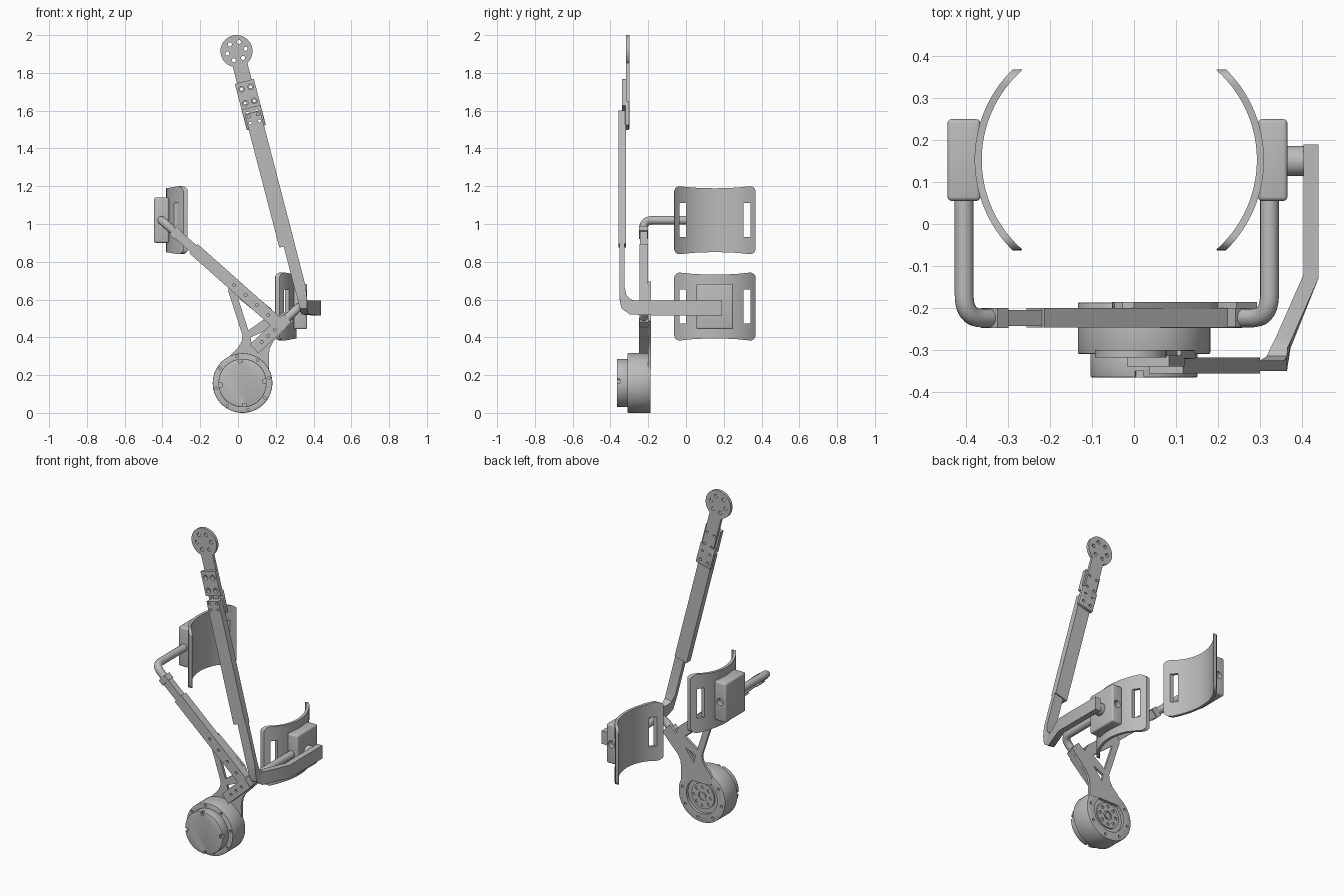
import bpy, bmesh
from math import sin, cos, pi, radians, asin
from mathutils import Vector

cube = bpy.data.objects.get("Cube")
if cube:
    bpy.data.objects.remove(cube, do_unlink=True)

grey = bpy.data.materials.new("satin grey")
GREY = (0.5, 0.5, 0.5, 1)
grey.use_nodes = True
grey.diffuse_color = GREY
grey.node_tree.nodes["Principled BSDF"].inputs["Base Color"].default_value = GREY


# ---- helpers ----
def link(name, data):
    ob = bpy.data.objects.new(name, data)
    bpy.context.scene.collection.objects.link(ob)
    data.materials.append(grey)
    return ob


def prisms(name, outlines, a, b, axis="y"):
    """Extrude one or more flat outlines between a and b along an axis."""
    bm = bmesh.new()
    for pts in outlines:
        put = (lambda p, d: (p[0], d, p[1])) if axis == "y" else (lambda p, d: (d, p[0], p[1]))
        lo = [bm.verts.new(put(p, a)) for p in pts]
        hi = [bm.verts.new(put(p, b)) for p in pts]
        bm.faces.new(lo)
        bm.faces.new(hi[::-1])
        n = len(pts)
        for i in range(n):
            j = (i + 1) % n
            bm.faces.new((lo[i], lo[j], hi[j], hi[i]))
    bmesh.ops.recalc_face_normals(bm, faces=bm.faces)
    me = bpy.data.meshes.new(name)
    bm.to_mesh(me)
    bm.free()
    return link(name, me)


def circle(u, v, r, n=20):
    return [(u + r * cos(2 * pi * i / n), v + r * sin(2 * pi * i / n)) for i in range(n)]


def ring(u, v, radius, r, count, turn=0.0):
    return [circle(u + radius * cos(turn + 2 * pi * i / count),
                   v + radius * sin(turn + 2 * pi * i / count), r, 12) for i in range(count)]


def rect(u0, v0, u1, v1):
    return [(u0, v0), (u1, v0), (u1, v1), (u0, v1)]


def strip(p, q, hw):
    """Outline of a straight bar from p to q with half width hw."""
    p, q = Vector(p), Vector(q)
    d = (q - p).normalized()
    s = Vector((-d.y, d.x)) * hw
    return [tuple(c) for c in (p - s, q - s, q + s, p + s)]


def bake(ob):
    deps = bpy.context.evaluated_depsgraph_get()
    me = bpy.data.meshes.new_from_object(ob.evaluated_get(deps))
    ob.modifiers.clear()
    ob.data = me


def cut(ob, cutter, op="DIFFERENCE"):
    cutter.hide_render = True
    m = ob.modifiers.new("cut", "BOOLEAN")
    m.object, m.operation, m.solver = cutter, op, "EXACT"
    bake(ob)
    bpy.data.objects.remove(cutter, do_unlink=True)


def bevel(ob, width, seg=2):
    m = ob.modifiers.new("bevel", "BEVEL")
    m.width, m.segments, m.limit_method = width, seg, "ANGLE"
    bake(ob)


def tube(name, a, corner, b, r, bend=0.055):
    """Round tube with one smooth bend."""
    a, c, b = Vector(a), Vector(corner), Vector(b)
    p, q = c + (a - c).normalized() * bend, c + (b - c).normalized() * bend
    path = [a] + [p * (1 - t) ** 2 + c * 2 * t * (1 - t) + q * t * t
                  for t in [i / 10 for i in range(11)]] + [b]
    cu = bpy.data.curves.new(name, "CURVE")
    cu.dimensions, cu.bevel_depth, cu.bevel_resolution = "3D", r, 6
    cu.use_fill_caps = True
    sp = cu.splines.new("POLY")
    sp.points.add(len(path) - 1)
    for pt, co in zip(sp.points, path):
        pt.co = (*co, 1)
    return link(name, cu)


# ---- motor ----
MX, MZ, MR = 0.024, 0.158, 0.158
body = prisms("motor_body", [circle(MX, MZ, MR, 64)], -0.31, -0.187)
bevel(body, 0.004)
cut(body, prisms("cutter", [circle(MX, MZ, 0.105, 48)], -0.205, -0.1))
cut(body, prisms("cutter", ring(MX, MZ, 0.135, 0.008, 8, 0.2), -0.2, -0.1))
cut(body, prisms("cutter", ring(MX, MZ, 0.144, 0.007, 8, 0.2), -0.4, -0.3))
cap = prisms("motor_cap", [circle(MX, MZ, 0.128, 64)], -0.366, -0.305)
bevel(cap, 0.004)
notches = []
for i in range(4):
    t = radians(5 + 90 * i)
    d = Vector((cos(t), sin(t)))
    c = Vector((MX, MZ))
    notches.append(strip(c + d * 0.108, c + d * 0.14, 0.01))
cut(cap, prisms("cutter", notches, -0.4, -0.35))
hub = prisms("motor_hub", [circle(MX, MZ, 0.078, 40)], -0.22, -0.197)
cut(hub, prisms("cutter", ring(MX, MZ, 0.056, 0.01, 8) + [circle(MX, MZ, 0.028)], -0.203, -0.1))
boss = prisms("motor_boss", [circle(MX, MZ, 0.018)], -0.22, -0.197)

# ---- bracket plate with truss openings ----
plate = prisms("bracket_plate", [[
    (-0.052, 0.645), (-0.047, 0.675), (-0.028, 0.693), (0.0, 0.696), (0.177, 0.55), (0.2, 0.502),
    (0.245, 0.537), (0.293, 0.487), (0.185, 0.375), (0.168, 0.34), (0.163, 0.3), (0.165, 0.23),
    (0.1, 0.24), (-0.04, 0.24), (-0.045, 0.3), (0.0, 0.345), (0.02, 0.38), (0.024, 0.41)]],
    -0.202, -0.186)
cut(plate, prisms("cutter", [[(0.0, 0.608), (0.14, 0.497), (0.055, 0.437)],
                             [(0.066, 0.4), (0.135, 0.43), (0.077, 0.352)]], -0.3, -0.1))


# ---- upper and lower links of the bracket ----
def upper(x):
    return (x, 1.02 - 0.889 * (x + 0.405))


def lower(x):
    return (x, 0.56 + 0.93 * (x - 0.323))


bar = prisms("upper_link", [strip(upper(-0.235), upper(0.215), 0.033)], -0.247, -0.2)
cut(bar, prisms("cutter", [circle(*upper(x), 0.008, 12) for x in (-0.02, 0.04, 0.1, 0.16)], -0.3, -0.235))
prisms("upper_link_slider", [strip(upper(-0.33), upper(-0.2), 0.024)], -0.243, -0.205)
prisms("upper_link_collar", [strip(upper(-0.345), upper(-0.318), 0.029)], -0.248, -0.2)
bar = prisms("lower_link", [strip(lower(0.085), lower(0.235), 0.033)], -0.248, -0.2)
cut(bar, prisms("cutter", [circle(*lower(x), 0.008, 12) for x in (0.125, 0.16, 0.195)], -0.3, -0.235))
prisms("lower_link_collar", [strip(lower(0.22), lower(0.262), 0.029)], -0.246, -0.202)


def at(f, x):
    return (x, -0.224, f(x)[1])


tube("right_cuff_tube", (-0.405, 0.07, 1.02), at(upper, -0.405), at(upper, -0.33), 0.0225)
tube("left_cuff_tube", (0.323, 0.07, 0.56), at(lower, 0.323), at(lower, 0.24), 0.0225)


# ---- leg cuffs with their mounting boxes ----
def cuff(side, sgn, outer, box_out, zc):
    yc, rad, hw, hz = 0.153, 0.302, 0.216, 0.18
    cx = outer - sgn * rad
    arc = [asin(-0.75) + i * 2 * asin(0.75) / 40 for i in range(41)]
    pts = [(rad, t) for t in arc] + [(rad - 0.017, t) for t in arc[::-1]]
    bm = bmesh.new()
    rows = [[bm.verts.new((cx + sgn * r * cos(t), yc + r * sin(t), zc + h)) for r, t in pts]
            for h in (-0.2, 0.2)]
    n = len(pts)
    for i in range(n):
        j = (i + 1) % n
        bm.faces.new((rows[0][i], rows[0][j], rows[1][j], rows[1][i]))
    for i in range(40):
        for row in rows:
            bm.faces.new((row[i], row[i + 1], row[n - 2 - i], row[n - 1 - i]))
    bmesh.ops.recalc_face_normals(bm, faces=bm.faces)
    me = bpy.data.meshes.new("cuff")
    bm.to_mesh(me)
    bm.free()
    shell = link(side + "_cuff", me)
    # outline with rounded corners and slightly hollow top and bottom edges
    r, edge = 0.03, []
    for k, (sy, sz) in enumerate(((1, 1), (-1, 1), (-1, -1), (1, -1))):
        for i in range(6):
            t = k * pi / 2 + i * pi / 10
            edge.append((yc + sy * (hw - r) + r * cos(t), zc + sz * (hz - r) + r * sin(t)))
        if k in (0, 2):
            edge += [(yc + sy * u, zc + sz * (hz - 0.011 * (1 - (u / 0.2) ** 2)))
                     for u in (0.12, 0.06, 0, -0.06, -0.12)]
    x0, x1 = sorted((outer + sgn * 0.1, outer - sgn * 0.25))
    cut(shell, prisms("cutter", [edge], x0, x1, "x"), "INTERSECT")
    slots = [rect(yc + s * 0.17 - 0.018, zc - 0.09, yc + s * 0.17 + 0.018, zc + 0.09) for s in (-1, 1)]
    cut(shell, prisms("cutter", slots, x0, x1, "x"))
    a, b = sorted((outer - sgn * 0.014, box_out))
    box = prisms(side + "_cuff_box", [rect(0.055, zc - 0.12, 0.25, zc + 0.12)], a, b, "x")
    bevel(box, 0.01, 3)
    cut(box, prisms("cutter", [circle((a + b) / 2, zc, 0.022)], 0.22, 0.3))


cuff("right", -1, -0.38, -0.445, 1.02)
cuff("left", 1, 0.31, 0.366, 0.563)

# ---- outer arm that wraps from the long bar round to the left cuff ----
stations = [((0.268, -0.338, 0.9), (0.029, 0, 0.0075), (0, 0.013, 0)),
            ((0.33, -0.338, 0.66), (0.029, 0, 0.0075), (0, 0.013, 0)),
            ((0.341, -0.333, 0.61), (0.024, 0, 0.004), (0, 0.018, 0.008)),
            ((0.346, -0.318, 0.577), (0.02, 0, 0), (0, 0.024, 0.024)),
            ((0.355, -0.285, 0.558), (0.018, -0.004, 0), (0, 0.008, 0.037)),
            ((0.422, -0.125, 0.555), (0.018, -0.004, 0), (0, 0, 0.04)),
            ((0.422, 0.19, 0.555), (0.018, 0, 0), (0, 0, 0.04))]
bm = bmesh.new()
prev = None
for c, u, v in stations:
    c, u, v = Vector(c), Vector(u), Vector(v)
    loop = [bm.verts.new(p) for p in (c - u - v, c + u - v, c + u + v, c - u + v)]
    if prev:
        for i in range(4):
            bm.faces.new((prev[i], prev[(i + 1) % 4], loop[(i + 1) % 4], loop[i]))
    else:
        bm.faces.new(loop)
    prev = loop
bm.faces.new(prev[::-1])
bmesh.ops.recalc_face_normals(bm, faces=bm.faces)
me = bpy.data.meshes.new("outer_arm")
bm.to_mesh(me)
bm.free()
link("outer_arm", me)
prisms("outer_arm_pivot", [circle(0.15, 0.555, 0.036, 32)], 0.36, 0.42, "x")


# ---- long bar and hip head, laid out along one slanted line ----
def axis(z, side=0.0):
    return (-0.008 + 0.26 * (1.915 - z) + 0.968 * side, z + 0.2515 * side)


prisms("long_bar", [strip(axis(0.885), axis(1.59), 0.042)], -0.357, -0.318)
back = prisms("back_joint_plate", [strip(axis(1.51), axis(1.64), 0.052)], -0.322, -0.3)
bevel(back, 0.006)
front = prisms("front_joint_plate", [strip(axis(1.615), axis(1.755), 0.052)], -0.34, -0.314)
head_arm = prisms("head_arm", [strip(axis(1.6), axis(1.86), 0.04)], -0.318, -0.3)
head = prisms("head_disc", [circle(-0.008, 1.915, 0.085, 48)], -0.318, -0.3)
cut(head, prisms("cutter", ring(-0.008, 1.915, 0.05, 0.011, 6, 0.25), -0.4, -0.2))
for ob, zs, r in ((front, (1.645, 1.72), 0.015), (head_arm, (1.645, 1.72), 0.008),
                  (back, (1.54, 1.6), 0.009), (bpy.data.objects["long_bar"], (1.54, 1.575), 0.008)):
    holes = [circle(*axis(z, s), r, 14) for z in zs for s in (-0.025, 0.025)]
    cut(ob, prisms("cutter", holes, -0.4, -0.2))

# ---- smooth round faces, keep hard edges ----
for ob in bpy.context.scene.objects:
    if ob.type == "MESH":
        ob.data.shade_smooth()
        ob.data.set_sharp_from_angle(angle=radians(35))
